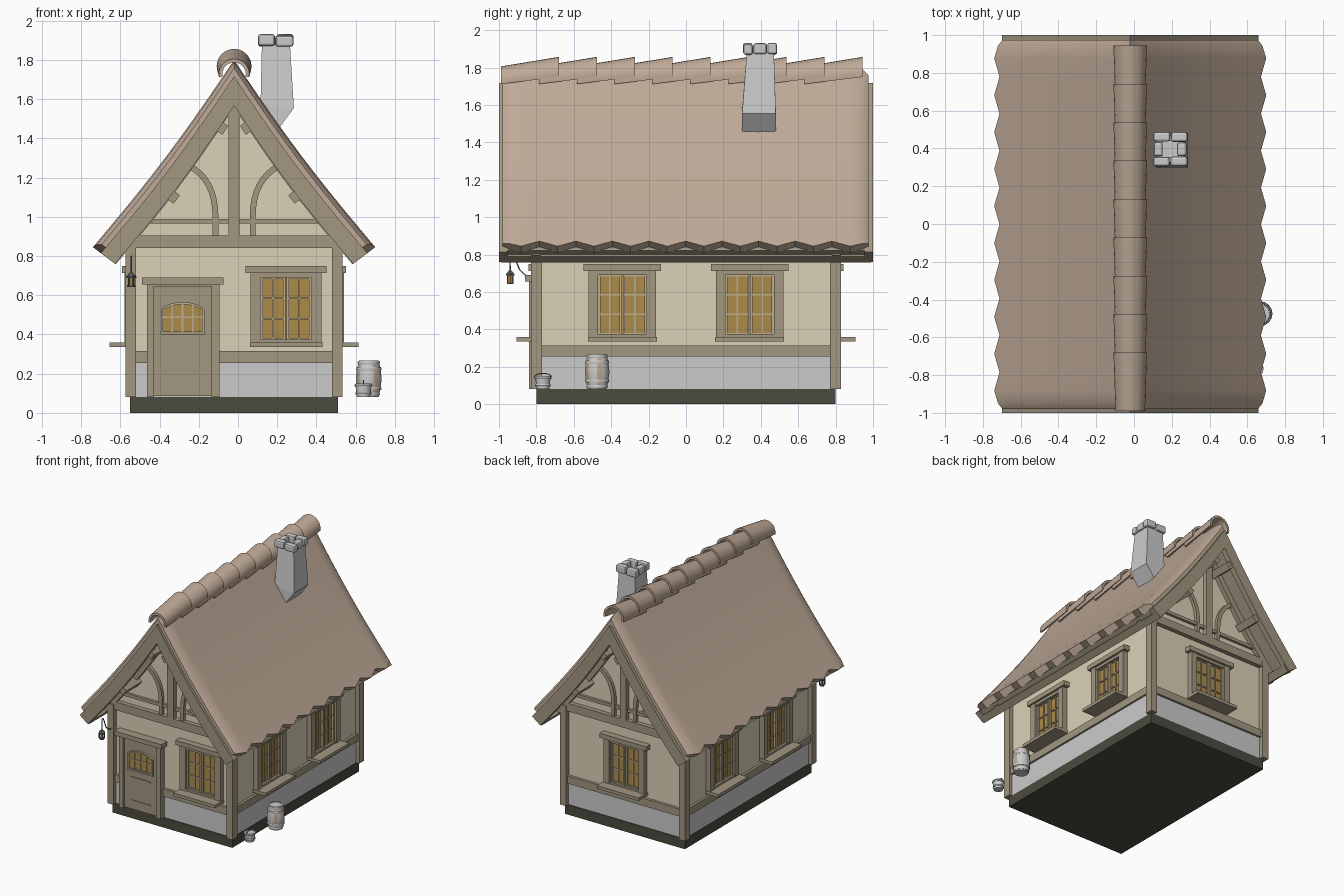
import bpy, bmesh, math
from mathutils import Matrix

if "Cube" in bpy.data.objects:
    bpy.data.objects.remove(bpy.data.objects["Cube"])

C = -0.02  # house centre line in x
SIDES = (-1, 1)

def material(name, r, g, b):
    m = bpy.data.materials.new(name)
    m.diffuse_color = (r, g, b, 1)
    m.use_nodes = True
    m.node_tree.nodes["Principled BSDF"].inputs["Base Color"].default_value = m.diffuse_color
    return m

ROOF = material("roof_tile", 0.52, 0.40, 0.31)
WOOD = material("timber", 0.36, 0.31, 0.22)
PLASTER = material("plaster", 0.72, 0.64, 0.48)
GLASS = material("amber_glass", 0.42, 0.26, 0.07)
BAR = material("window_bar", 0.50, 0.42, 0.28)
DARK = material("dark_base", 0.07, 0.07, 0.05)
IRON = material("iron", 0.12, 0.12, 0.12)
TAN = material("pale_stave", 0.55, 0.40, 0.26)

# ---- shape helpers: a shape is a list of closed rings that get lofted and capped
def make(name, shapes, mat=None, M=None, smooth=False):
    bm = bmesh.new()
    for rings in shapes:
        vs = [[bm.verts.new(p) for p in ring] for ring in rings]
        n = len(vs[0])
        for a, b in zip(vs, vs[1:]):
            for i in range(n):
                bm.faces.new((a[i], a[(i + 1) % n], b[(i + 1) % n], b[i]))
        bm.faces.new(vs[0][::-1])
        bm.faces.new(vs[-1])
    bmesh.ops.recalc_face_normals(bm, faces=bm.faces)
    if M:
        bm.transform(M)
    me = bpy.data.meshes.new(name)
    bm.to_mesh(me)
    bm.free()
    if mat:
        me.materials.append(mat)
    ob = bpy.data.objects.new(name, me)
    bpy.context.collection.objects.link(ob)
    if smooth:
        bpy.ops.object.select_all(action='DESELECT')
        ob.select_set(True)
        bpy.context.view_layer.objects.active = ob
        bpy.ops.object.shade_smooth_by_angle(angle=math.radians(35))
    return ob

def rect(x0, x1, y0, y1, z):
    return [(x0, y0, z), (x1, y0, z), (x1, y1, z), (x0, y1, z)]

def box(x0, x1, y0, y1, z0, z1):
    return [rect(x0, x1, y0, y1, z0), rect(x0, x1, y0, y1, z1)]

def prism(pts, y0, y1, cx=C):
    return [[(u + cx, y, z) for u, z in pts] for y in (y0, y1)]

def lathe(profile, x, y, n=16):
    return [[(x + r * math.cos(2 * math.pi * i / n), y + r * math.sin(2 * math.pi * i / n), z)
             for i in range(n)] for r, z in profile]

def band(pts, w):
    """Strip of width w along a polyline of (u, z) points."""
    a, b = [], []
    for i, (u, z) in enumerate(pts):
        p, q = pts[max(i - 1, 0)], pts[min(i + 1, len(pts) - 1)]
        du, dz = q[0] - p[0], q[1] - p[1]
        k = w / 2 / math.hypot(du, dz)
        a.append((u - dz * k, z + du * k))
        b.append((u + dz * k, z - du * k))
    return a + b[::-1]

def wire(name, pts, r, mat):
    cu = bpy.data.curves.new(name, 'CURVE')
    cu.dimensions, cu.bevel_depth, cu.bevel_resolution = '3D', r, 1
    sp = cu.splines.new('POLY')
    sp.points.add(len(pts) - 1)
    for p, co in zip(sp.points, pts):
        p.co = (*co, 1)
    cu.materials.append(mat)
    bpy.context.collection.objects.link(bpy.data.objects.new(name, cu))

# ---- roof profile: a slightly sagging slope at depth d below the tile surface
def slope(d, t1=1.0, n=10, tstart=None):
    t0 = d * 0.798 / 0.72
    out = []
    for k in range(n + 1):
        a = t0 if tstart is None else tstart
        t = a + (t1 - a) * k / n
        e = d + 0.02 * math.sin(math.pi * (t - t0) / (1 - t0))
        out.append((0.72 * t - 0.798 * e, 1.80 - 0.955 * t - 0.602 * e))
    return out

def flip(pts):
    return [(-u, z) for u, z in pts]

def chevron(d0, d1, t1=1.0):
    o, i = slope(d0, t1), slope(d1, t1)
    return flip(o)[::-1] + o[1:] + i[::-1] + flip(i)[1:]

# ---- base and walls
make("foundation", [box(-0.55, 0.51, -0.80, 0.80, 0, 0.08)], DARK)
make("stone_band", [box(-0.545, 0.505, -0.795, 0.795, 0.08, 0.26)])
wall = [(-0.52, 0.2), (0.52, 0.2), (0.52, 0.90), (0, 1.62), (-0.52, 0.90)]
make("plaster_walls", [prism(wall, -0.79, 0.79)], PLASTER)
make("corner_posts", [box(min(a, b), max(a, b), min(c, d), max(c, d), 0.08, 0.88)
                      for a, b in ((-0.573, -0.52), (0.48, 0.533))
                      for c, d in ((-0.83, -0.77), (0.77, 0.83))], WOOD)
make("wall_rails", [box(-0.56, 0.52, -0.812, 0.812, 0.255, 0.315)], WOOD)

# ---- gable timbers, front and back
arc = [(0.095, 0.90), (0.095, 1.0)] + [
    ((1 - t) ** 2 * 0.095 + 2 * t * (1 - t) * 0.095 + t * t * 0.23,
     (1 - t) ** 2 * 1.0 + 2 * t * (1 - t) * 1.19 + t * t * 1.26) for t in [k / 8 for k in range(1, 9)]]
for s, tag in zip(SIDES, ("front", "back")):
    y0, y1 = s * 0.78, s * 0.825
    parts = [prism([(-0.55, 0.84), (0.55, 0.84), (0.55, 0.905), (-0.55, 0.905)], y0, y1),
             prism([(-0.45, 0.965), (0.45, 0.965), (0.45, 0.99), (-0.45, 0.99)], y0, s * 0.81),
             prism([(-0.028, 0.9), (0.028, 0.9), (0.028, 1.6), (-0.028, 1.6)], y0, y1),
             prism(band(arc, 0.03), y0, s * 0.815), prism(band(flip(arc), 0.03), y0, s * 0.815),
             prism(chevron(0.08, 0.145), y0, y1)]
    make(tag + "_gable_timbers", parts, WOOD)
    make(tag + "_barge_boards", [prism(chevron(0.05, 0.14), s * 0.955, s * 1.0)], WOOD)
    # purlin ends carrying the overhang
    purl = []
    for t in (0.24, 0.60):
        a = slope(0.10, t + 0.045, 1, t) + slope(0.175, t + 0.045, 1, t)[::-1]
        purl += [prism(a, y0, s * 0.985), prism(flip(a), y0, s * 0.985)]
    make(tag + "_purlins", purl, WOOD)
eave = slope(0.09, 1.0, 1, 0.95) + slope(0.145, 1.0, 1, 0.95)[::-1]
make("eave_beams", [prism(eave, -0.99, 0.99), prism(flip(eave), -0.99, 0.99)], WOOD)
make("roof_deck", [prism(chevron(0.055, 0.10, 0.99), -0.965, 0.965)], WOOD)

# ---- tiled roof with zigzag eaves and rolled gable edges
rows = []
step = 1.955 / 20
for j in range(21):
    y, tip = -0.98 + j * step, j % 2
    d, ext = (0.0, 0.0) if tip else (0.004, 0.032)
    if j in (0, 20):
        inner = (y + (0.03 if j == 0 else -0.03), 0.006, 0.02)
        pair = [(y, 0.025, ext), inner]
        rows += pair if j == 0 else pair[::-1]
    else:
        rows.append((y, d, ext))
make("tiled_roof", [[[(u + C, y, z) for u, z in chevron(d, 0.06, 1 - ext)] for y, d, ext in rows]],
     ROOF, smooth=True)

# ---- overlapping ridge caps
def cap_ring(y, zc, r):
    ang = [math.radians(-12 + 204 * k / 14) for k in range(15)]
    o = [(C + r * math.cos(a), y, zc + r * math.sin(a)) for a in ang]
    i = [(C + (r - 0.018) * math.cos(a), y, zc + (r - 0.018) * math.sin(a)) for a in ang]
    return o + i[::-1]

for k in range(9):
    y = -0.99 + 0.203 * k
    make(f"ridge_cap_{k + 1}", [[cap_ring(y, 1.728, 0.078), cap_ring(y + 0.31, 1.768, 0.089)]],
         ROOF, smooth=True)

# ---- chimney with a ring of rounded stones
r1 = [(0.115, 0.30, 1.58), (0.285, 0.30, 1.555), (0.285, 0.48, 1.555), (0.115, 0.48, 1.58)]
make("chimney", [[rect(0.115, 0.20, 0.30, 0.48, 1.44), r1, rect(0.122, 0.265, 0.325, 0.47, 1.88),
                  rect(0.15, 0.235, 0.355, 0.44, 1.88), rect(0.15, 0.235, 0.355, 0.44, 1.70)]])
stones = [box(0.103, 0.188, 0.305, 0.355, 1.872, 1.932), box(0.192, 0.283, 0.307, 0.357, 1.868, 1.924),
          box(0.103, 0.192, 0.437, 0.487, 1.868, 1.926), box(0.196, 0.283, 0.435, 0.487, 1.872, 1.932),
          box(0.105, 0.152, 0.358, 0.434, 1.870, 1.926), box(0.228, 0.278, 0.360, 0.432, 1.872, 1.930)]
cap = make("chimney_stones", stones)
bev = cap.modifiers.new("round", 'BEVEL')
bev.width, bev.segments = 0.012, 2

# ---- windows: local x along the wall, -y outward
def window(name, x, y, deg):
    M = Matrix.Translation((x, y, 0)) @ Matrix.Rotation(math.radians(deg), 4, 'Z')
    make(name + "_frame", [box(-0.18, -0.13, -0.04, 0.02, 0.355, 0.715),
                           box(0.13, 0.18, -0.04, 0.02, 0.355, 0.715),
                           box(-0.13, 0.13, -0.035, 0.02, 0.69, 0.715),
                           box(-0.13, 0.13, -0.035, 0.02, 0.355, 0.375),
                           box(-0.207, 0.207, -0.052, 0.02, 0.713, 0.75),
                           box(-0.185, 0.185, -0.115, 0.02, 0.335, 0.36)], WOOD, M)
    make(name + "_panes", [box(-0.13, 0.13, -0.008, 0.01, 0.37, 0.70)], GLASS, M)
    bars = []
    for s in SIDES:
        a, b = sorted((s * 0.003, s * 0.13))
        m = (a + b) / 2
        bars += [box(a, a + 0.012, -0.022, 0, 0.37, 0.70), box(b - 0.012, b, -0.022, 0, 0.37, 0.70),
                 box(m - 0.004, m + 0.004, -0.016, 0, 0.37, 0.70)]
        bars += [box(a, b, -0.016, 0, z - 0.004, z + 0.004) for z in (0.378, 0.48, 0.585, 0.688)]
    make(name + "_bars", bars, BAR, M)

window("front_window", 0.245, -0.79, 0)
window("back_window", -0.03, 0.79, 180)
for y in (-0.34, 0.34):
    tag = "front" if y < 0 else "rear"
    window(f"right_{tag}_window", 0.50, y, 90)
    window(f"left_{tag}_window", -0.54, y, -90)

# ---- door with arched light
make("door_frame", [box(-0.465, -0.43, -0.84, -0.78, 0.08, 0.655), box(-0.135, -0.095, -0.84, -0.78, 0.08, 0.655),
                    box(-0.465, -0.095, -0.84, -0.78, 0.645, 0.66), box(-0.49, -0.075, -0.86, -0.78, 0.655, 0.69)], WOOD)
make("door", [box(-0.435, -0.13, -0.82, -0.78, 0.085, 0.65)], WOOD)
make("door_mouldings", [box(-0.375, -0.20, -0.826, -0.81, 0.335, 0.345),
                        box(-0.365, -0.20, -0.826, -0.81, 0.15, 0.16),
                        box(-0.395, -0.17, -0.835, -0.81, 0.40, 0.415)], WOOD)
top = [(-0.105 + 0.021 * k, 0.53 + 0.03 * (1 - ((k - 5) / 5) ** 2)) for k in range(11)]
make("door_light", [prism([(-0.105, 0.41)] + top + [(0.105, 0.41)], -0.824, -0.81, -0.283)], GLASS)
trim = band([(-0.105, 0.41)] + top + [(0.105, 0.41)], 0.012)
make("door_light_bars", [prism(trim, -0.833, -0.81, -0.283)] +
     [box(x - 0.004, x + 0.004, -0.83, -0.81, 0.41, 0.555) for x in (-0.336, -0.283, -0.230)] +
     [box(-0.388, -0.178, -0.83, -0.81, 0.484, 0.492)], BAR)

# ---- barrel and bucket
bx, by = 0.667, -0.475
barrel = make("barrel", [lathe([(0.05, 0.08), (0.06, 0.125), (0.066, 0.175), (0.06, 0.225), (0.05, 0.268),
                                (0.042, 0.268), (0.042, 0.255)], bx, by)], smooth=True)
barrel.data.materials.append(None)
barrel.data.materials.append(TAN)
for p in barrel.data.polygons:
    if p.index < 64 and p.index % 16 in (0, 5, 9, 13):
        p.material_index = 1
make("barrel_hoops", [lathe([(r, z), (r + 0.002, z + 0.008), (r, z + 0.016)], bx, by)
                      for r, z in ((0.063, 0.117), (0.063, 0.217), (0.055, 0.088), (0.055, 0.248))], smooth=True)
make("bucket", [lathe([(0.034, 0.08), (0.042, 0.15), (0.036, 0.15), (0.031, 0.10)], 0.64, -0.765)], smooth=True)
make("bucket_hoops", [lathe([(r, z), (r + 0.002, z + 0.006), (r, z + 0.012)], 0.64, -0.765)
                      for r, z in ((0.040, 0.095), (0.044, 0.135))], smooth=True)
wire("bucket_handle", [(0.64, -0.765 + 0.046 * math.cos(a), 0.145 + 0.02 * math.sin(a))
                       for a in [math.pi * k / 10 for k in range(11)]], 0.003, IRON)

# ---- hanging lantern on the front left post
lx, ly = -0.545, -0.94
wire("lantern_bracket", [(lx, -0.825, 0.68), (lx, -0.86, 0.69), (lx, -0.89, 0.72), (lx, -0.91, 0.77),
                         (lx, -0.925, 0.80), (lx, ly, 0.80), (lx, ly, 0.70)], 0.004, IRON)
make("lantern_frame", [lathe([(0.008, 0.715), (0.026, 0.695), (0.026, 0.688)], lx, ly, 6),
                       lathe([(0.020, 0.642), (0.020, 0.652)], lx, ly, 6)] +
     [box(lx + a * 0.014 - 0.003, lx + a * 0.014 + 0.003, ly + b * 0.014 - 0.003, ly + b * 0.014 + 0.003, 0.65, 0.69)
      for a in SIDES for b in SIDES], IRON)
make("lantern_glass", [lathe([(0.012, 0.65), (0.012, 0.69)], lx, ly, 6)], GLASS)
